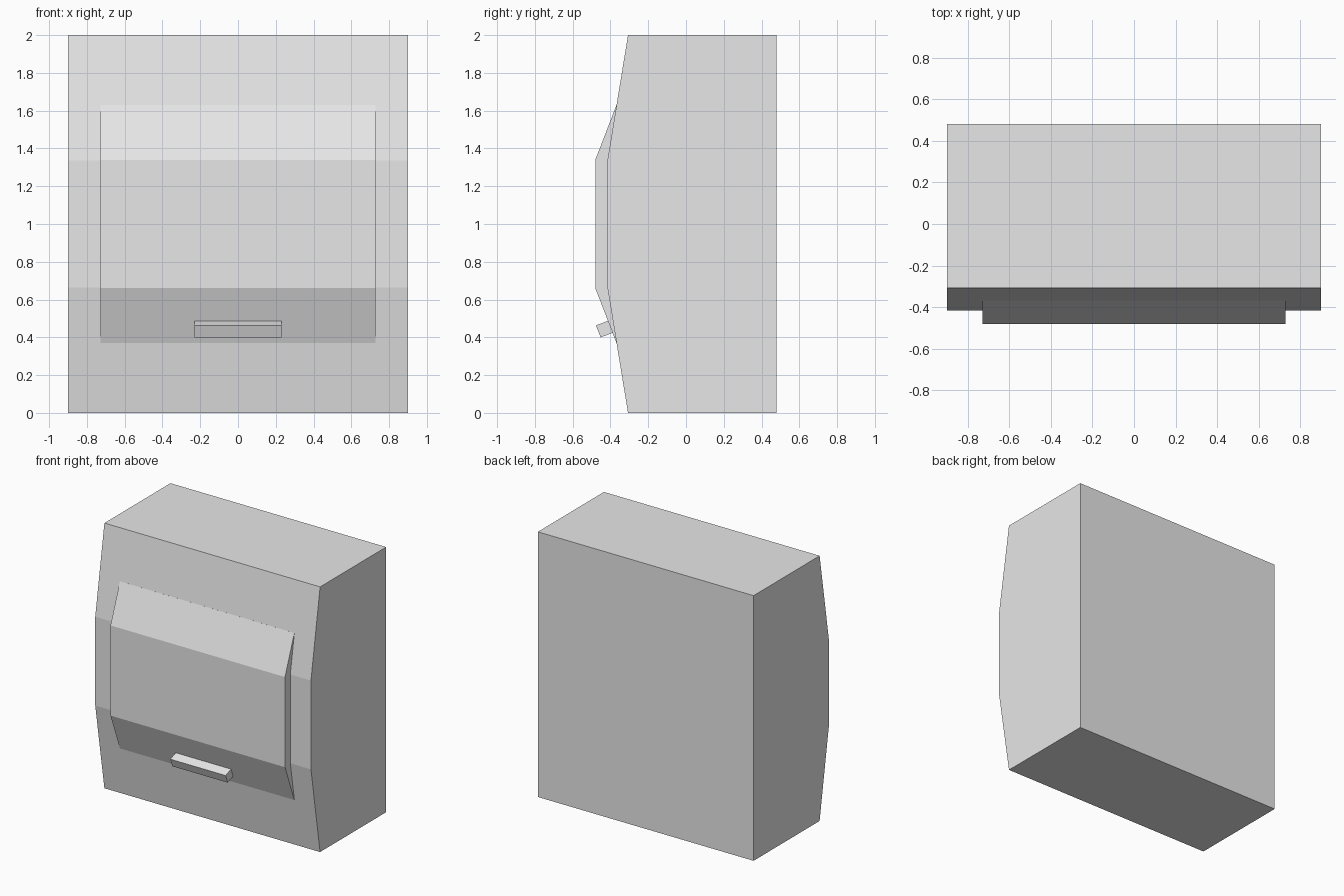
import bpy
import bmesh

cube = bpy.data.objects.get("Cube")
if cube:
    bpy.data.objects.remove(cube, do_unlink=True)

grey = bpy.data.materials.new("light_grey")
grey.use_nodes = True
colour = (0.8, 0.8, 0.8, 1)
grey.diffuse_color = colour
grey.node_tree.nodes["Principled BSDF"].inputs["Base Color"].default_value = colour


def extrude_profile(name, profile, half_width):
    """Extrude a closed (y, z) outline symmetrically along x."""
    bm = bmesh.new()
    outline = bm.faces.new([bm.verts.new((-half_width, y, z)) for y, z in profile])
    result = bmesh.ops.extrude_face_region(bm, geom=[outline])
    moved = [v for v in result["geom"] if isinstance(v, bmesh.types.BMVert)]
    bmesh.ops.translate(bm, verts=moved, vec=(2 * half_width, 0, 0))
    # Restore the starting cap if the extrusion consumed it
    caps = [f for f in bm.faces if len(f.verts) == len(profile)
            and all(v.co.x < 0 for v in f.verts)]
    if not caps:
        bmesh.ops.holes_fill(bm, edges=bm.edges)
    bmesh.ops.recalc_face_normals(bm, faces=bm.faces)
    mesh = bpy.data.meshes.new(name)
    bm.to_mesh(mesh)
    bm.free()
    mesh.materials.append(grey)
    obj = bpy.data.objects.new(name, mesh)
    bpy.context.collection.objects.link(obj)
    return obj


def mirror_z(half):
    """Complete a lower half outline by mirroring it about mid height."""
    return half + [(y, 2 - z) for y, z in reversed(half)]


# Cabinet with a faceted, bulging front
extrude_profile("cabinet_body", mirror_z([(0.48, 0), (-0.307, 0), (-0.416, 0.665)]), 0.9)

# Raised front cover, its tapered ends meeting the cabinet front
extrude_profile("front_cover", mirror_z([(-0.36, 0.37), (-0.368, 0.37), (-0.48, 0.66)]), 0.728)

# Pull handle on the lower slope of the cover
extrude_profile("handle", [(-0.477, 0.463), (-0.411, 0.488), (-0.387, 0.424), (-0.452, 0.4)], 0.231)
